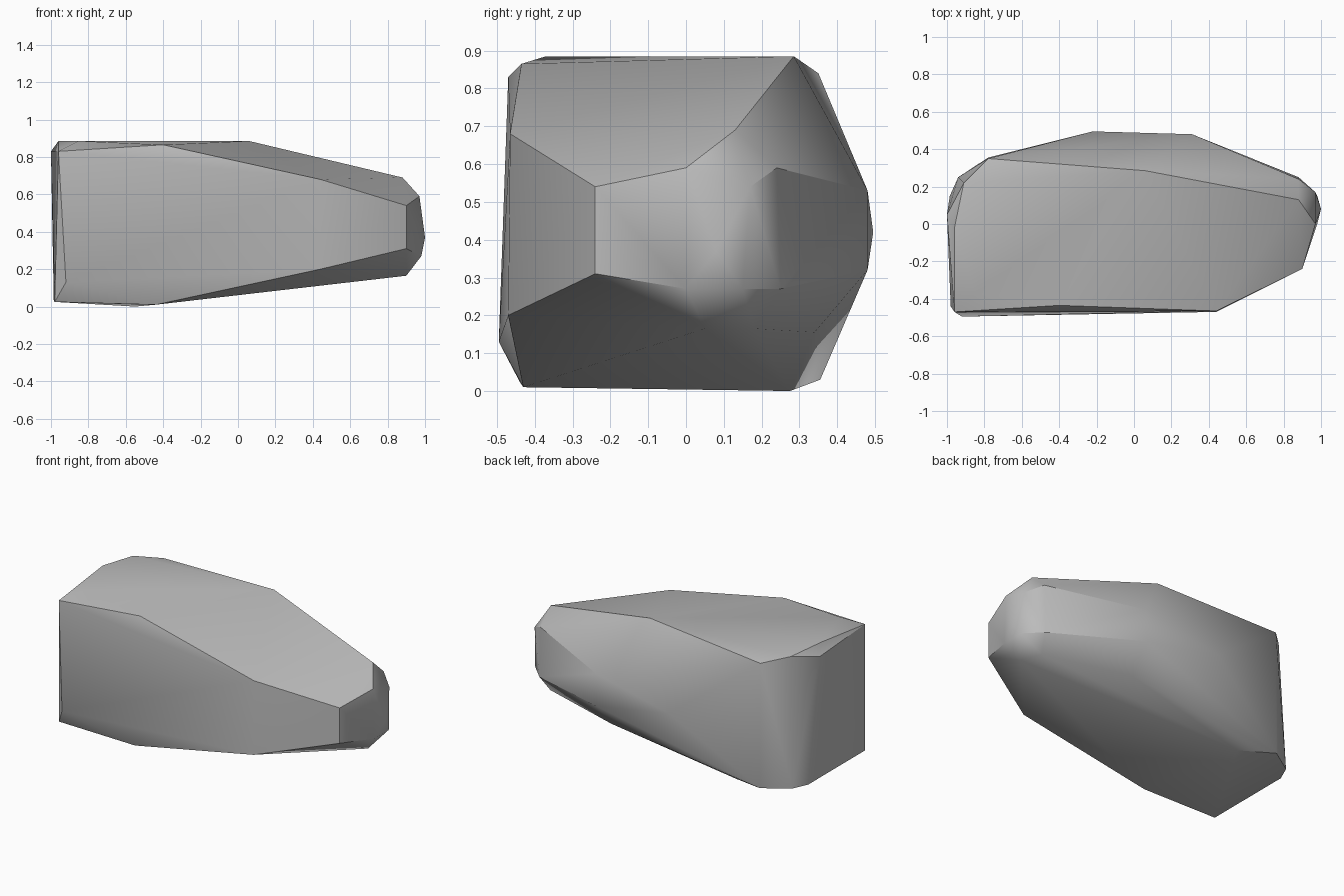
import bpy
import bmesh
import math
from mathutils import Vector

# Remove the default cube only
default_cube = bpy.data.objects.get("Cube")
if default_cube is not None:
    bpy.data.objects.remove(default_cube, do_unlink=True)


def make_material(name, colour):
    """Create one plain flat material."""
    material = bpy.data.materials.new(name)
    material.use_nodes = True
    material.diffuse_color = colour
    shader = material.node_tree.nodes["Principled BSDF"]
    shader.inputs["Base Color"].default_value = colour
    shader.inputs["Roughness"].default_value = 0.9
    return material


# Corners of each chipped facet of the boulder
front_top_rim = [(-.96, -.47, .83), (-.4, -.435, .865), (.44, -.465, .68), (.9, -.24, .54)]
front_bottom_rim = [(-.98, -.44, .025), (-.92, -.495, .13), (-.44, -.43, .01),
                    (.44, -.47, .2), (.9, -.24, .31)]
back_top_rim = [(-.96, -.02, .885), (-.91, .22, .87), (-.78, .35, .84),
                (.06, .285, .885), (.88, .13, .69)]
top_crown = [(-.85, -.37, .885)]
wide_end = [(-1, .05, .83), (-.985, .15, .03), (-.94, .25, .03), (-.78, .355, .03)]
back_bulge = [(-.22, .495, .42), (.31, .48, .53), (.31, .48, .32)]
underside = [(-.55, .275, 0), (.3, .34, .155), (.85, .18, .165), (.9, .05, .165)]
narrow_end = [(.97, 0, .59), (.97, .17, .54), (.88, .24, .59),
              (1, .08, .37), (.98, 0, .27), (.98, .15, .27), (.88, .25, .27)]


def build_hull(name, corner_groups, material):
    """Wrap a closed faceted skin around all the corner groups."""
    mesh = bpy.data.meshes.new(name)
    bm = bmesh.new()
    for group in corner_groups:
        for corner in group:
            bm.verts.new(Vector(corner))

    # Skin the corners and discard whatever falls inside
    hull = bmesh.ops.convex_hull(bm, input=list(bm.verts), use_existing_faces=False)
    loose = [vert for vert in bm.verts if not vert.link_faces]
    bmesh.ops.delete(bm, geom=loose, context='VERTS')

    # Merge nearly coplanar triangles into broad facets
    bmesh.ops.dissolve_limit(bm, angle_limit=math.radians(2),
                             verts=list(bm.verts), edges=list(bm.edges))
    bmesh.ops.recalc_face_normals(bm, faces=list(bm.faces))
    bm.to_mesh(mesh)
    bm.free()

    mesh.materials.append(material)
    rock = bpy.data.objects.new(name, mesh)
    bpy.context.collection.objects.link(rock)
    return rock


def smooth_soft_edges(target, degrees):
    """Blend shallow facets while keeping the strong ridges crisp."""
    bpy.ops.object.select_all(action='DESELECT')
    target.select_set(True)
    bpy.context.view_layer.objects.active = target
    bpy.ops.object.shade_smooth_by_angle(angle=math.radians(degrees))


stone_grey = make_material("stone_grey", (.5, .5, .5, 1))
boulder = build_hull(
    "boulder",
    [front_top_rim, front_bottom_rim, back_top_rim, top_crown,
     wide_end, back_bulge, underside, narrow_end],
    stone_grey,
)
smooth_soft_edges(boulder, 30)
